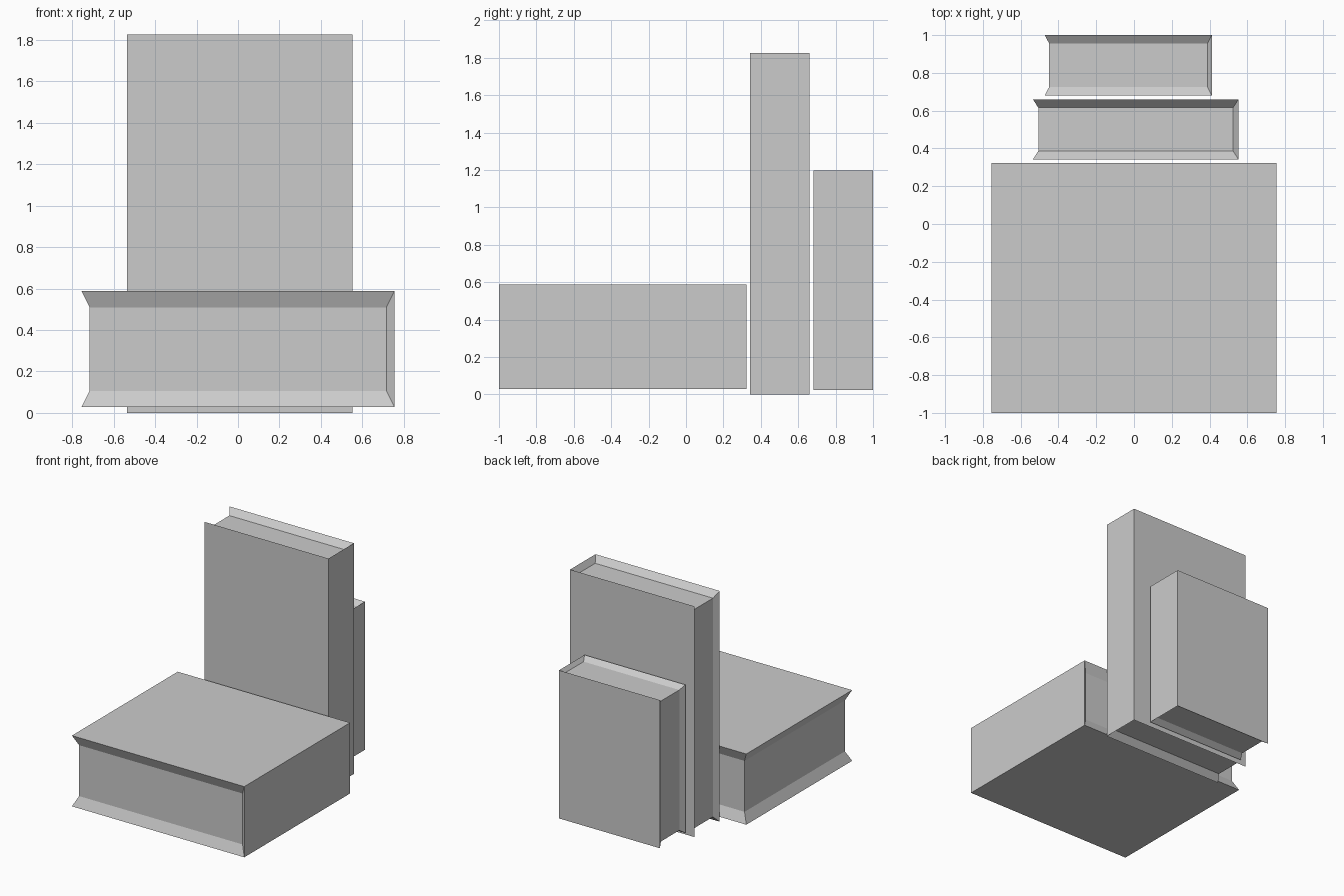
import bpy, bmesh
from mathutils import Vector

if "Cube" in bpy.data.objects:
    bpy.data.objects.remove(bpy.data.objects["Cube"])


def book(name, lo, hi, thick_axis):
    """Box with a flat spine at +x, two flat covers across thick_axis,
    and the three page sides sunk in with sloping edges."""
    lo, hi = Vector(lo), Vector(hi)
    mid, size = (lo + hi) / 2, hi - lo
    bm = bmesh.new()
    bmesh.ops.create_cube(bm, size=1)
    bm.normal_update()
    pages = [f for f in bm.faces
             if f.normal.x < 0.5 and abs(f.normal[thick_axis]) < 0.5]
    # Sink the page sides as one region
    new = bmesh.ops.extrude_face_region(bm, geom=pages)["geom"]
    shrink = Vector((0.948, 0.948, 0.948))
    shrink[thick_axis] = 0.72
    for v in new:
        if isinstance(v, bmesh.types.BMVert):
            v.co = v.co * shrink
    old = [f for f in pages if f.is_valid]
    if old:
        bmesh.ops.delete(bm, geom=old, context='FACES')
    for v in bm.verts:
        v.co = v.co * size
    bmesh.ops.recalc_face_normals(bm, faces=bm.faces[:])
    mesh = bpy.data.meshes.new(name)
    bm.to_mesh(mesh)
    bm.free()
    obj = bpy.data.objects.new(name, mesh)
    obj.location = mid
    bpy.context.collection.objects.link(obj)


# Thick book lying flat, then two books standing upright behind it
book("lying_book", (-0.755, -1.0, 0.028), (0.755, 0.324, 0.588), 2)
book("tall_book", (-0.535, 0.342, 0.0), (0.553, 0.66, 1.827), 1)
book("small_book", (-0.472, 0.681, 0.024), (0.412, 1.0, 1.197), 1)
